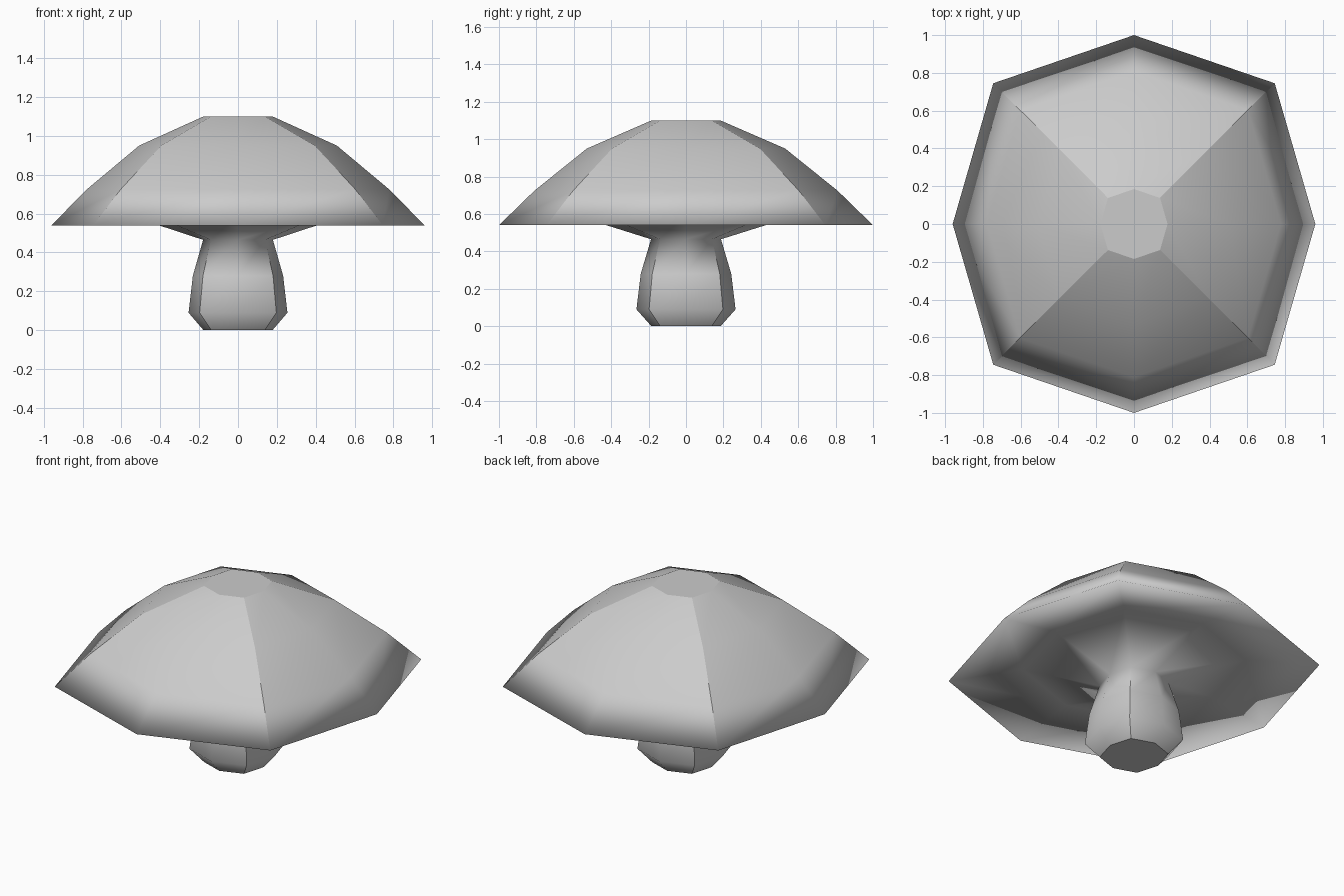
import bpy, bmesh

default = bpy.data.objects.get("Cube")
if default:
    bpy.data.objects.remove(default, do_unlink=True)

# One plain colour
grey = bpy.data.materials.new("light_grey")
grey.use_nodes = True
colour = (0.6, 0.6, 0.6, 1)
grey.diffuse_color = colour
grey.node_tree.nodes["Principled BSDF"].inputs["Base Color"].default_value = colour

# Eight-sided outline, broad at the four diagonal corners
A, B, D = 0.96, 1.0, 0.745
OUTLINE = [(A, 0), (D, D), (0, B), (-D, D), (-A, 0), (-D, -D), (0, -B), (D, -D)]

# Profile as (scale, height): stem, gills, rim, dome
PROFILE = [(0.185, 0), (0.265, 0.09), (0.242, 0.28), (0.187, 0.465),
           (0.6, 0.595), (1, 0.54),
           (0.81, 0.725), (0.53, 0.95), (0.185, 1.1)]
GILL_RING, RIM_RING, STEM_TOP = 4, 5, 3

bm = bmesh.new()
rings = [[bm.verts.new((x * s, y * s, z)) for x, y in OUTLINE] for s, z in PROFILE]
n = len(OUTLINE)
for low, high in zip(rings, rings[1:]):
    for i in range(n):
        j = (i + 1) % n
        bm.faces.new((low[i], low[j], high[j], high[i]))

# Flat base and crown
caps = [bm.faces.new(rings[0]), bm.faces.new(rings[-1])]
bmesh.ops.recalc_face_normals(bm, faces=bm.faces)
for face in bm.faces:
    face.smooth = True
for cap in caps:
    for edge in cap.edges:
        edge.smooth = False

# Sharp creases down the diagonals of the stem and dome
for k in range(len(rings) - 1):
    if k in (STEM_TOP, GILL_RING):
        continue
    for i in range(1, n, 2):
        bm.edges.get((rings[k][i], rings[k + 1][i])).smooth = False

mesh = bpy.data.meshes.new("mushroom")
bm.to_mesh(mesh)
bm.free()
mesh.materials.append(grey)
mushroom = bpy.data.objects.new("mushroom", mesh)
bpy.context.collection.objects.link(mushroom)
